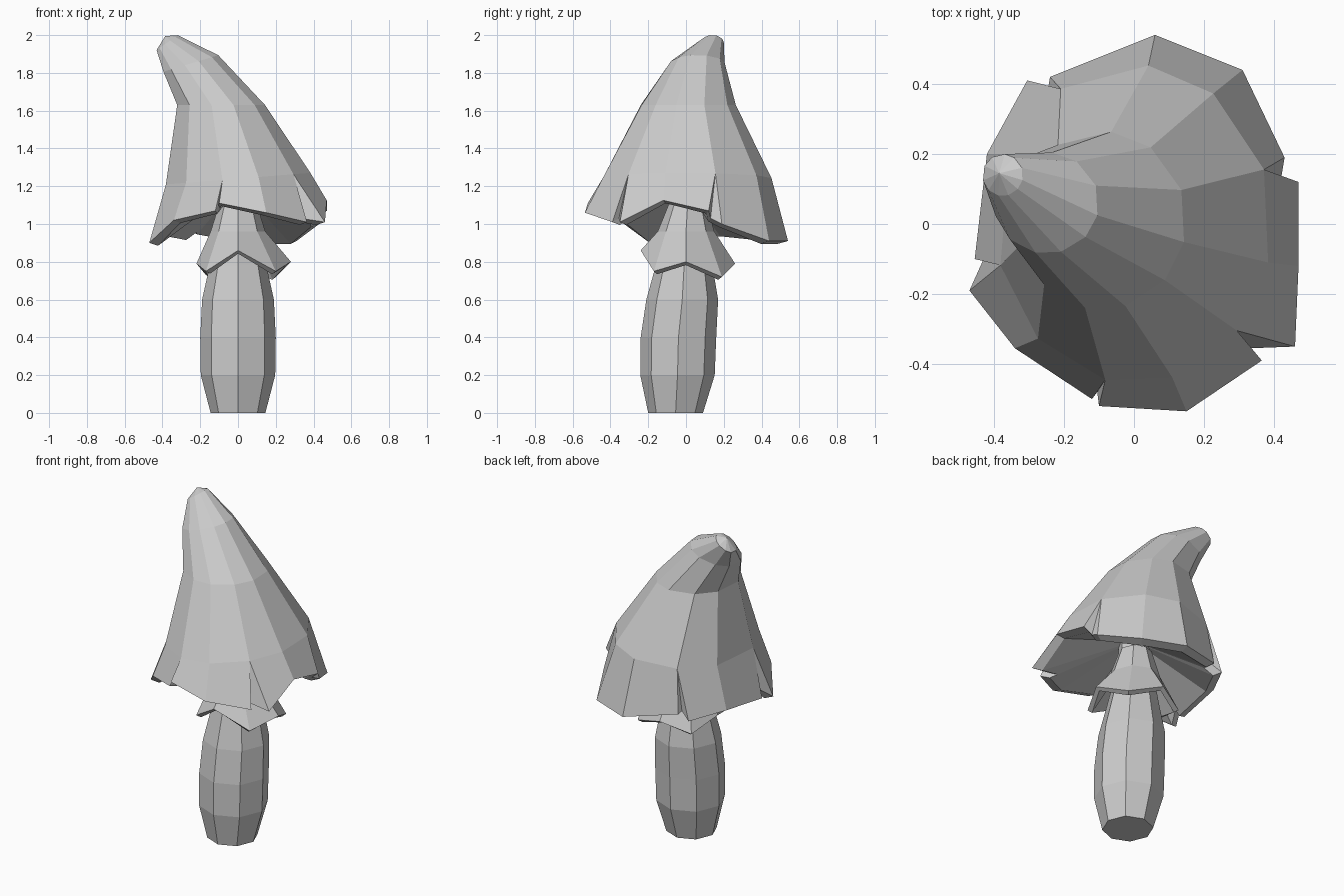
import bpy
import bmesh
from math import sin, cos, radians

cube = bpy.data.objects.get("Cube")
if cube:
    bpy.data.objects.remove(cube, do_unlink=True)

grey = bpy.data.materials.new("plain_grey")
grey.use_nodes = True
grey.diffuse_color = (0.6, 0.6, 0.6, 1)
grey.node_tree.nodes["Principled BSDF"].inputs["Base Color"].default_value = (0.6, 0.6, 0.6, 1)


def finish(name, bm, thickness=0):
    mesh = bpy.data.meshes.new(name)
    bm.to_mesh(mesh)
    bm.free()
    mesh.materials.append(grey)
    obj = bpy.data.objects.new(name, mesh)
    bpy.context.scene.collection.objects.link(obj)
    if thickness:
        shell = obj.modifiers.new("thickness", "SOLIDIFY")
        shell.thickness = thickness
        shell.offset = -1


def ring(bm, angles, cx, cy, rx, ry, z, tilt=0):
    """Clockwise ring of points; tilt raises it towards +x."""
    return [bm.verts.new((cx + rx * cos(radians(a)), cy + ry * sin(radians(a)),
                          z + tilt * rx * cos(radians(a)))) for a in angles]


def bridge(bm, upper, lower):
    n = len(upper)
    for i in range(n):
        j = (i + 1) % n
        bm.faces.new((upper[i], upper[j], lower[j], lower[i]))


octagon = [-45 * i for i in range(8)]

# Stem: bulging eight-sided column that narrows into the cap
bm = bmesh.new()
stem_profile = [(1.2, 0.0, 0.085), (1.1, 0.0, 0.09), (0.95, 0.0, 0.115), (0.78, -0.01, 0.15),
                (0.6, -0.02, 0.19), (0.4, -0.04, 0.2), (0.2, -0.045, 0.197), (0, -0.055, 0.145)]
rings = [ring(bm, octagon, 0, cy, r, r, z) for z, cy, r in stem_profile]
for a, b in zip(rings, rings[1:]):
    bridge(bm, a, b)
bm.faces.new(rings[0][::-1])
bm.faces.new(rings[-1])
finish("stem", bm)

# Skirt: flared collar with a zigzag hem
bm = bmesh.new()
top = ring(bm, octagon, 0, 0.01, 0.095, 0.095, 1.12)
middle = ring(bm, octagon, 0, 0, 0.145, 0.15, 0.96)
hem = [bm.verts.new(p) for p in [
    (0.28, 0, 0.8), (0.2, -0.17, 0.75), (0, -0.24, 0.86), (-0.17, -0.17, 0.75),
    (-0.22, 0, 0.79), (-0.17, 0.19, 0.73), (0, 0.26, 0.79), (0.2, 0.19, 0.72)]]
bridge(bm, top, middle)
bridge(bm, middle, hem)
finish("stem_skirt", bm, 0.03)

# Cap: leaning hood of eleven facets
bm = bmesh.new()
columns = [122, 84, 55, 20, -14, -42, -74, -102, -134, -165, -206]
hood = [ring(bm, columns, -0.375, 0.14, 0.058, 0.06, 1.96, 0.7),
        ring(bm, columns, -0.25, 0.06, 0.15, 0.145, 1.85, 0.3),
        ring(bm, columns, -0.09, 0.01, 0.24, 0.255, 1.63),
        ring(bm, columns, 0, 0, 0.395, 0.455, 1.24, 0.08)]
apex = bm.verts.new((-0.385, 0.145, 1.995))
for i in range(11):
    bm.faces.new((apex, hood[0][(i + 1) % 11], hood[0][i]))
for a, b in zip(hood, hood[1:]):
    bridge(bm, a, b)

# Five flaps; the last point of each is the fold tucked behind the next flap
flaps = [
    [(-0.24, 0.42, 0.96), (0.06, 0.54, 0.91), (0.31, 0.44, 0.91), (0.43, 0.19, 1.0),
     (0.42, 0.13, 1.03)],
    [(0.47, 0.12, 1.07), (0.47, -0.12, 1.125), (0.46, -0.35, 1.01), (0.33, -0.355, 1.03)],
    [(0.365, -0.39, 1.01), (0.15, -0.535, 1.06), (-0.1, -0.52, 1.11), (-0.105, -0.48, 1.1)],
    [(-0.12, -0.5, 1.07), (-0.34, -0.355, 1.02), (-0.47, -0.19, 0.9), (-0.425, -0.09, 0.98)],
    [(-0.455, -0.1, 0.92), (-0.42, 0.2, 0.95), (-0.305, 0.41, 0.93), (-0.245, 0.39, 0.97)]]
rim, anchors = [], []
column = 0
for flap in flaps:
    rim += [bm.verts.new(p) for p in flap]
    anchors += [hood[3][(column + i) % 11] for i in range(len(flap) - 1)]
    anchors.append(anchors[-1])
    column += len(flap) - 2

# Underside: rim band and shallow cone closing in on the stem
inner = [bm.verts.new((v.co.x * 0.9, v.co.y * 0.9, v.co.z - 0.015)) for v in rim]
hub = bm.verts.new((0, 0, 1.2))
for i in range(len(rim)):
    j = (i + 1) % len(rim)
    face = [anchors[i], anchors[j], rim[j], rim[i]]
    bm.faces.new(face if anchors[i] != anchors[j] else face[1:])
    bm.faces.new((rim[i], rim[j], inner[j], inner[i]))
    bm.faces.new((inner[i], inner[j], hub))
finish("cap", bm)
